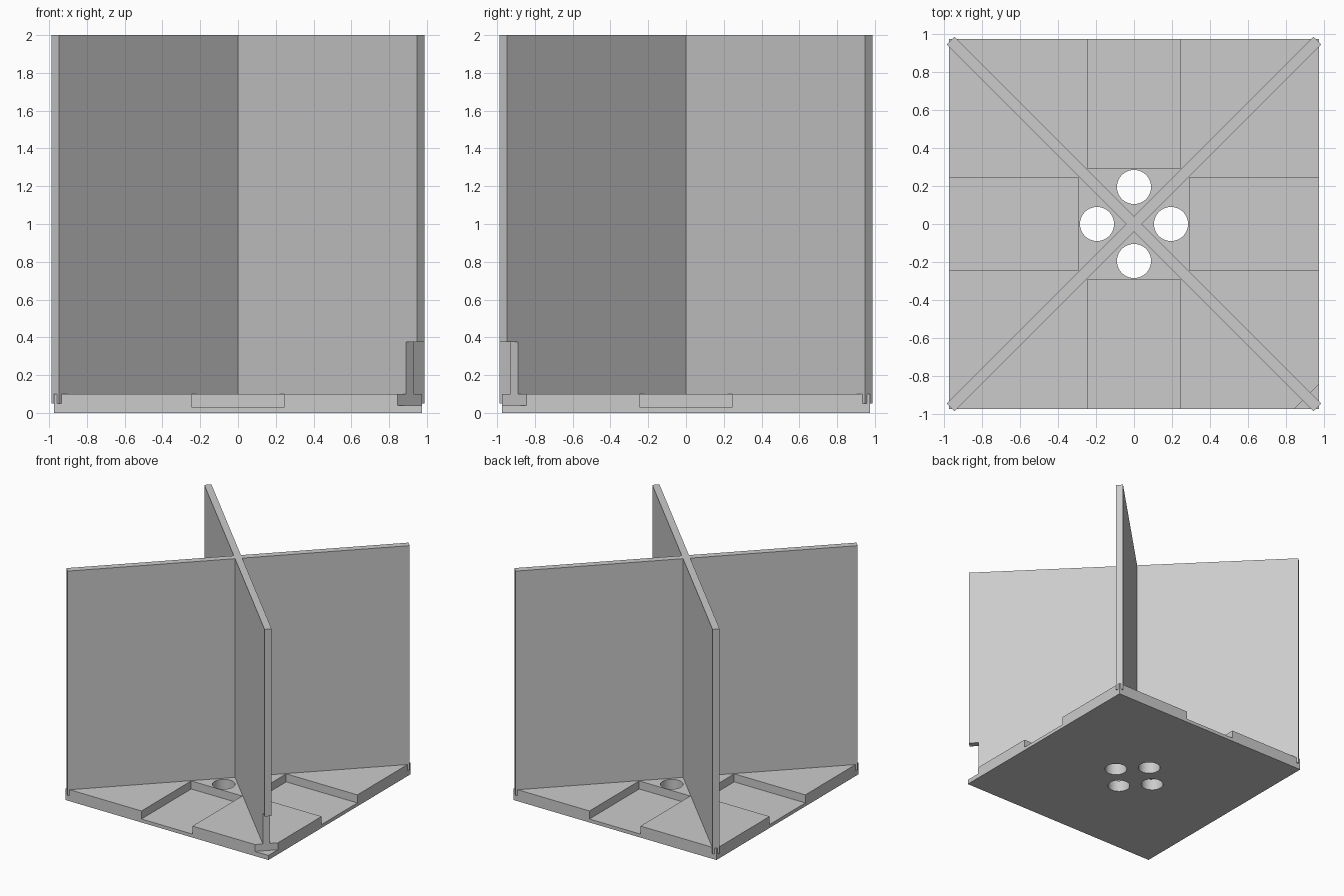
import bpy
import math

if "Cube" in bpy.data.objects:
    bpy.data.objects.remove(bpy.data.objects["Cube"])

grey = bpy.data.materials.new("light grey")
grey.diffuse_color = (0.6, 0.6, 0.6, 1)
grey.use_nodes = True
grey.node_tree.nodes["Principled BSDF"].inputs["Base Color"].default_value = grey.diffuse_color


def box(name, x, y, z, angle=0.0):
    """Box from (min, max) ranges, turned about the z axis through the origin."""
    bpy.ops.mesh.primitive_cube_add(size=1)
    ob = bpy.context.object
    ob.name = name
    c, s = math.cos(angle), math.sin(angle)
    for v in ob.data.vertices:
        px, py, pz = ((r[0] + r[1]) / 2 + k * (r[1] - r[0])
                      for r, k in zip((x, y, z), v.co))
        v.co = (px * c - py * s, px * s + py * c, pz)
    ob.data.materials.append(grey)
    return ob


def combine(target, tool, operation, keep=False):
    """Apply a boolean and remove the tool object."""
    mod = target.modifiers.new("cut", 'BOOLEAN')
    mod.operation = operation
    mod.solver = 'EXACT'
    mod.object = tool
    bpy.context.view_layer.objects.active = target
    bpy.ops.object.modifier_apply(modifier=mod.name)
    if not keep:
        bpy.data.objects.remove(tool, do_unlink=True)


# Square base plate
E = 0.975
base = box("base_plate", (-E, E), (-E, E), (0, 0.1))

# Four open-ended pockets and four drain holes
for i in range(4):
    a = i * math.pi / 2
    combine(base, box("pocket_cutter", (0.292, 1.2), (-0.245, 0.245), (0.03, 0.3), a), 'DIFFERENCE')
    bpy.ops.mesh.primitive_cylinder_add(
        vertices=48, radius=0.09, depth=0.6,
        location=(0.195 * math.cos(a), 0.195 * math.sin(a), 0))
    hole = bpy.context.object
    hole.data.materials.append(grey)
    combine(base, hole, 'DIFFERENCE')

# Crossed divider walls, sunk into the base
L, T = 1.367, 0.0285
walls = box("cross_dividers", (-L, L), (-T, T), (0.05, 2), math.pi / 4)
combine(walls, box("second_wall", (-L, L), (-T, T), (0.05, 2), -math.pi / 4), 'UNION')

# Notch through the front right corner of base and divider
notch = box("notch_cutter", (1.287, 1.6), (-0.3, 0.3), (0.04, 0.375), -math.pi / 4)
combine(walls, notch, 'DIFFERENCE', keep=True)
combine(base, notch, 'DIFFERENCE')

# Join the walls and base into one solid, smooth only inside the holes
combine(base, walls, 'UNION')
base.name = "base_with_dividers"
bpy.ops.object.select_all(action='DESELECT')
base.select_set(True)
bpy.context.view_layer.objects.active = base
bpy.ops.object.shade_smooth_by_angle(angle=math.radians(30))
